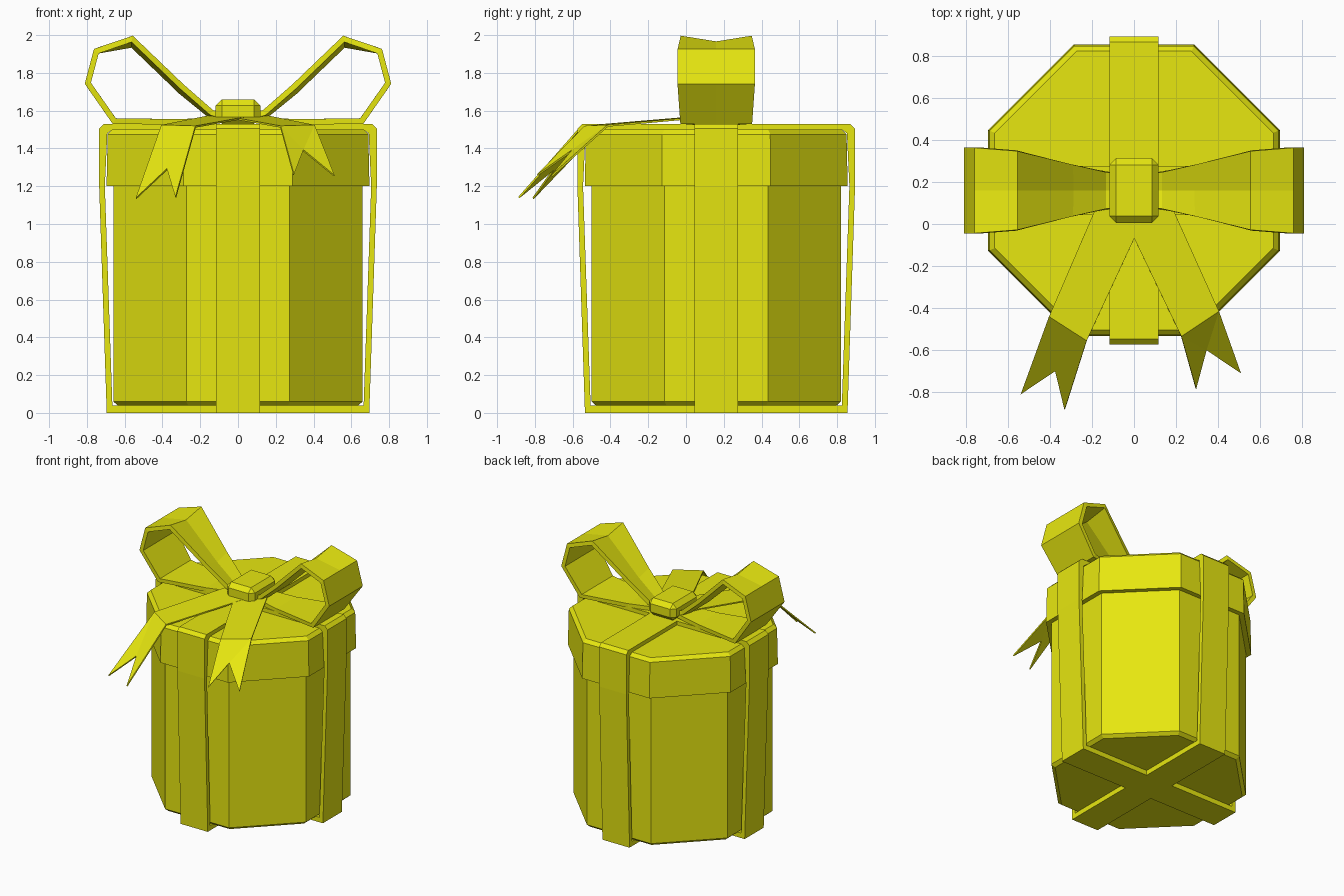
import bpy, bmesh, math

if "Cube" in bpy.data.objects:
    bpy.data.objects.remove(bpy.data.objects["Cube"])

CY = 0.16  # centre of the box in y

yellow = bpy.data.materials.new("yellow")
yellow.diffuse_color = (0.8, 0.8, 0.005, 1)
yellow.use_nodes = True
yellow.node_tree.nodes["Principled BSDF"].inputs["Base Color"].default_value = yellow.diffuse_color


def finish(name, bm, thickness=0):
    if not thickness:
        bmesh.ops.recalc_face_normals(bm, faces=bm.faces)
    me = bpy.data.meshes.new(name)
    bm.to_mesh(me)
    bm.free()
    me.materials.append(yellow)
    ob = bpy.data.objects.new(name, me)
    bpy.context.collection.objects.link(ob)
    if thickness:
        m = ob.modifiers.new("thickness", 'SOLIDIFY')
        m.thickness = thickness
        m.offset = 0
        m.use_even_offset = True
    return ob


def octagon_stack(name, levels):
    """Capped eight-sided solid from (apothem, z) levels."""
    bm = bmesh.new()
    rings = []
    for a, z in levels:
        r = a / math.cos(math.pi / 8)
        rings.append([bm.verts.new((r * math.cos((i + .5) * math.pi / 4),
                                    CY + r * math.sin((i + .5) * math.pi / 4), z))
                      for i in range(8)])
    for p, q in zip(rings, rings[1:]):
        for i in range(8):
            j = (i + 1) % 8
            bm.faces.new((p[i], p[j], q[j], q[i]))
    bm.faces.new(rings[0])
    bm.faces.new(rings[-1])
    return finish(name, bm)


def wrap_ribbon(name, along_x):
    """Closed band around the box: outer and inner half profiles, mirrored."""
    outer = [(0.695, 0), (0.735, 1.2), (0.735, 1.505), (0.71, 1.53)]
    inner = [(0.665, 0.038), (0.705, 1.2), (0.692, 1.48), (0.665, 1.5)]
    loops = [h + [(-u, z) for u, z in reversed(h)] for h in (outer, inner)]
    bm = bmesh.new()
    rows = []
    for loop in loops:
        for w in (-0.116, 0.116):
            rows.append([bm.verts.new((u, CY + w, z) if along_x else (w, CY + u, z))
                         for u, z in loop])
    o1, o2, i1, i2 = rows
    n = len(o1)
    for a, b in ((o1, o2), (o2, i2), (i2, i1), (i1, o1)):
        for k in range(n):
            m = (k + 1) % n
            bm.faces.new((a[k], a[m], b[m], b[k]))
    return finish(name, bm)


def bow_loop(name, s):
    """Strip along a bent path; the middle row dips to form a crease."""
    # x, z, half width, dip of the middle row
    path = [(0.07, 1.57, 0.08, 0.015), (0.14, 1.59, 0.09, 0.02), (0.30, 1.73, 0.125, 0.03),
            (0.56, 1.98, 0.19, 0.03), (0.75, 1.915, 0.205, 0), (0.795, 1.745, 0.205, 0),
            (0.655, 1.545, 0.19, 0), (0.30, 1.54, 0.12, 0), (0.07, 1.555, 0.08, 0)]
    bm = bmesh.new()
    rows = [[bm.verts.new((s * x, CY + t * w, z - (dip if t == 0 else 0)))
             for t in (-1, 0, 1)] for x, z, w, dip in path]
    for p, q in zip(rows, rows[1:]):
        for k in (0, 1):
            bm.faces.new((p[k], p[k + 1], q[k + 1], q[k]))
    return finish(name, bm, 0.03)


def tail(name, s, crease_out, crease_in, tip_out, notch, tip_in):
    """Flat ribbon end with a swallow-tail cut."""
    bm = bmesh.new()
    pts = [(-0.155, 0.14, 1.57), (0.08, 0.10, 1.57),
           crease_out, crease_in, tip_out, notch, tip_in]
    a, b, co, ci, to, n, ti = [bm.verts.new((-s * x, y, z)) for x, y, z in pts]
    for f in ((a, b, ci, co), (co, n, to), (co, ci, n), (ci, ti, n)):
        bm.faces.new(f)
    bmesh.ops.recalc_face_normals(bm, faces=bm.faces)
    return finish(name, bm, 0.01)


# Box and lid
octagon_stack("box_body", [(0.635, 0.038), (0.66, 0.06), (0.66, 1.3)])
octagon_stack("lid", [(0.696, 1.2), (0.69, 1.475), (0.665, 1.5)])

# Ribbons crossing around the box
wrap_ribbon("ribbon_side_to_side", True)
wrap_ribbon("ribbon_front_to_back", False)

# Bow loops
bow_loop("bow_loop_right", 1)
bow_loop("bow_loop_left", -1)

# Ribbon tails, the right one shorter
tail("tail_left", -1, (-0.405, -0.44, 1.52), (-0.225, -0.555, 1.515),
     (-0.54, -0.81, 1.135), (-0.375, -0.70, 1.29), (-0.33, -0.885, 1.14))
tail("tail_right", 1, (-0.405, -0.415, 1.52), (-0.225, -0.535, 1.515),
     (-0.51, -0.71, 1.255), (-0.345, -0.60, 1.39), (-0.295, -0.785, 1.26))

# Knot with chamfered edges
bm = bmesh.new()
bmesh.ops.create_cube(bm, size=1)
for v in bm.verts:
    v.co = (v.co.x * 0.236, CY + v.co.y * 0.31, 1.595 + v.co.z * 0.13)
bmesh.ops.bevel(bm, geom=bm.edges[:], offset=0.033, segments=1, affect='EDGES')
finish("knot", bm)
